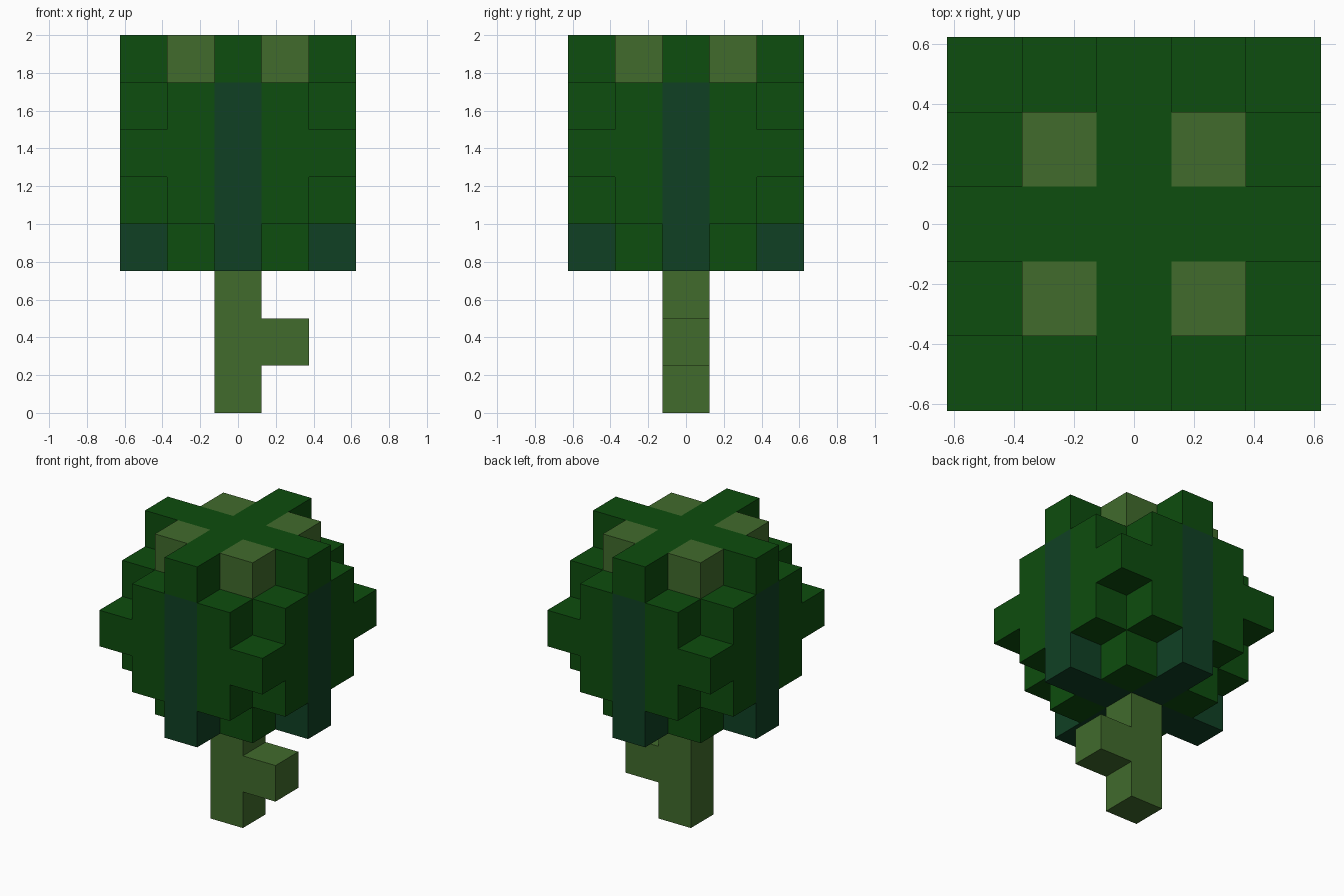
import bpy
import bmesh
import math
from mathutils import Vector

if "Cube" in bpy.data.objects:
    bpy.data.objects.remove(bpy.data.objects["Cube"], do_unlink=True)

S = 0.25  # block size


def linear(c):
    c /= 255
    return c / 12.92 if c <= 0.04045 else ((c + 0.055) / 1.055) ** 2.4


def make_material(name, rgb):
    col = (*[linear(c) for c in rgb], 1.0)
    mat = bpy.data.materials.new(name)
    mat.use_nodes = True
    mat.diffuse_color = col
    bsdf = mat.node_tree.nodes["Principled BSDF"]
    bsdf.inputs["Base Color"].default_value = col
    bsdf.inputs["Roughness"].default_value = 0.9
    return mat


leaf_green = make_material("leaf green", (13, 77, 14))
moss_green = make_material("moss green", (65, 107, 44))
teal_green = make_material("teal green", (16, 64, 36))

# Each filled block (column, row, layer) belongs to one named part
blocks = {}

# Trunk with one side branch
for k in range(3):
    blocks[0, 0, k] = "trunk"
blocks[1, 0, 1] = "branch"

# Crown: a 3 x 3 core whose outer ring gets shorter towards the corners
for i in range(-2, 3):
    for j in range(-2, 3):
        near, far = sorted((abs(i), abs(j)))
        for k in range(3, 8):
            if far == 2 and abs(k - 5) > 2 - near:
                continue
            if near == 0 and k < 7:
                part = "crown_ribs"
            elif near == far == 1 and k == 7:
                part = "crown_buds"
            else:
                part = "crown_leaves"
            blocks[i, j, k] = part


def build_part(name, mat):
    """Outer skin of a part's blocks, with flat areas merged."""
    bm = bmesh.new()
    for cell in [c for c, p in blocks.items() if p == name]:
        centre = Vector((cell[0], cell[1], cell[2] + 0.5))
        for axis in range(3):
            for sign in (-1, 1):
                n = Vector((0, 0, 0))
                n[axis] = sign
                if tuple(int(a + b) for a, b in zip(cell, n)) in blocks:
                    continue
                u = Vector((0, 0, 0))
                u[(axis + 1) % 3] = 1
                v = n.cross(u)
                corners = [(-1, -1), (1, -1), (1, 1), (-1, 1)]
                bm.faces.new([bm.verts.new((centre + (n + a * u + b * v) / 2) * S)
                              for a, b in corners])
    bmesh.ops.remove_doubles(bm, verts=bm.verts, dist=0.001)
    bmesh.ops.dissolve_limit(bm, angle_limit=math.radians(1),
                             verts=bm.verts, edges=bm.edges)
    mesh = bpy.data.meshes.new(name)
    bm.to_mesh(mesh)
    bm.free()
    mesh.materials.append(mat)
    bpy.context.collection.objects.link(bpy.data.objects.new(name, mesh))


for part_name, part_mat in (("trunk", moss_green), ("branch", moss_green),
                            ("crown_leaves", leaf_green),
                            ("crown_ribs", teal_green),
                            ("crown_buds", moss_green)):
    build_part(part_name, part_mat)
